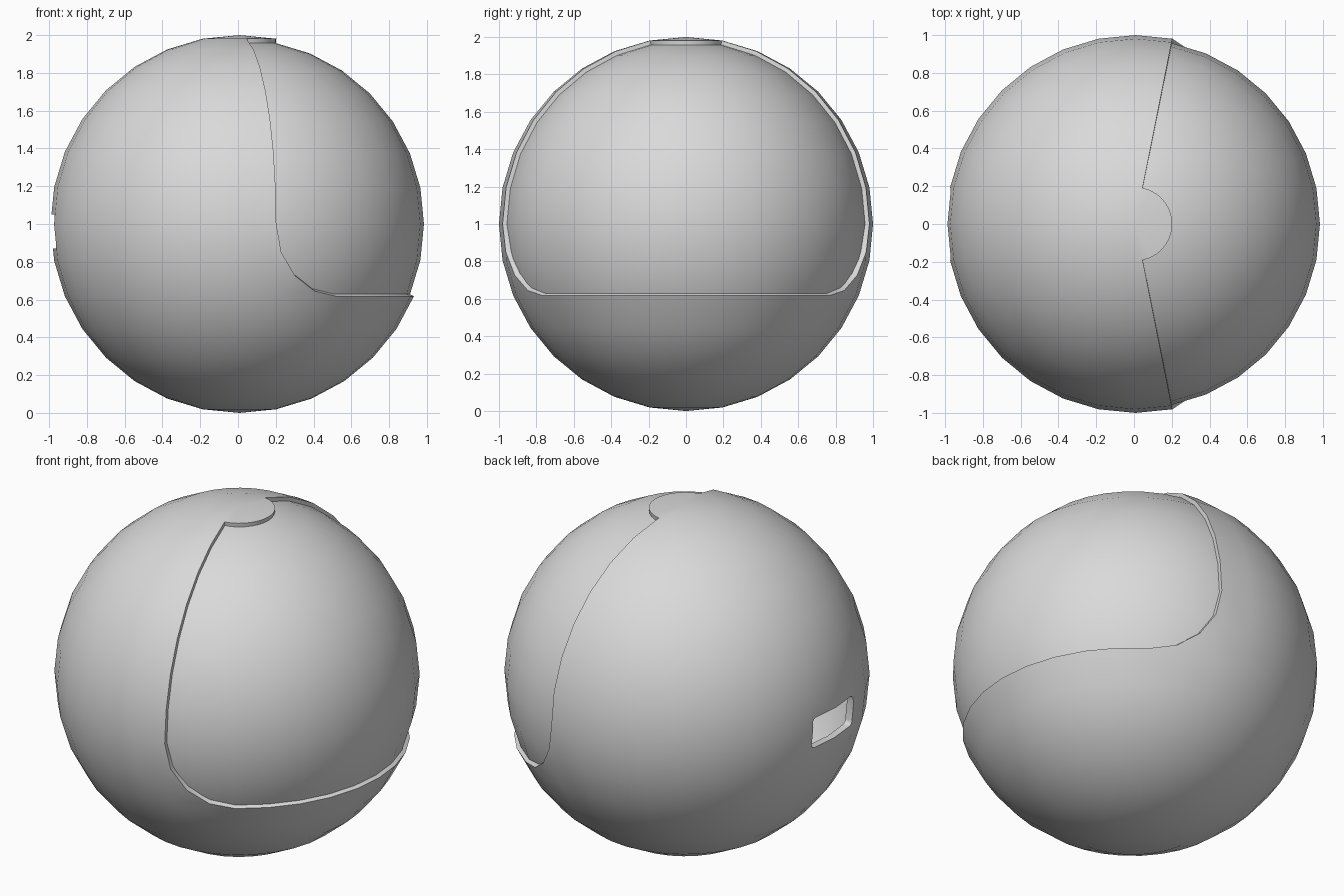
import bpy, bmesh
from math import radians, sin, cos, atan2, degrees, hypot
from mathutils import Vector

old = bpy.data.objects.get("Cube")
if old:
    bpy.data.objects.remove(old, do_unlink=True)

STEP = 11.25                      # angular size of one sphere cell
CENTRE = Vector((0.0075, 0, 1))

grey = bpy.data.materials.new("light_grey")
grey.use_nodes = True
grey.diffuse_color = (0.7, 0.7, 0.7, 1)
grey.node_tree.nodes["Principled BSDF"].inputs["Base Color"].default_value = (0.7, 0.7, 0.7, 1)


def point(az, el, r=1.0):
    a, e = radians(az), radians(el)
    return Vector((r * cos(e) * cos(a), r * cos(e) * sin(a), r * sin(e)))


def finish(bm, name):
    bmesh.ops.recalc_face_normals(bm, faces=bm.faces)
    bmesh.ops.translate(bm, verts=bm.verts, vec=CENTRE)
    mesh = bpy.data.meshes.new(name)
    bm.to_mesh(mesh)
    bm.free()
    mesh.materials.append(grey)
    obj = bpy.data.objects.new(name, mesh)
    bpy.context.collection.objects.link(obj)
    return obj


def sphere(r):
    bm = bmesh.new()
    bmesh.ops.create_uvsphere(bm, u_segments=32, v_segments=16, radius=r)
    return bm


# Outer shell: remove the big side opening, leaving the round cap on top
bm = sphere(1.0)
opening = []
for f in bm.faces:
    c = f.calc_center_median()
    az = degrees(atan2(c.y, c.x))
    el = degrees(atan2(c.z, hypot(c.x, c.y)))
    if abs(az) < 7 * STEP and -2 * STEP < el < 7 * STEP:
        opening.append(f)
bmesh.ops.delete(bm, geom=opening, context='FACES')

# Rounded lower corners of the opening
edge, low = 7 * STEP, -2 * STEP
for side in (-1, 1):
    def vert(az, el):
        return bm.verts.new(point(side * az, el))

    arc = []
    for i in range(5):
        t = radians(22.5 * i)
        arc.append((edge - 2 * STEP + 2 * STEP * cos(t), low * sin(t)))
    outer = [(edge, 0), (edge, -STEP), (edge, low), (edge - STEP, low), (edge - 2 * STEP, low)]
    for i in range(4):
        loop = []
        for p in (outer[i], outer[i + 1], arc[i + 1], arc[i]):
            if not any(hypot(p[0] - q[0], p[1] - q[1]) < 0.01 for q in loop):
                loop.append(p)
        bm.faces.new([vert(*p) for p in loop])
bmesh.ops.remove_doubles(bm, verts=bm.verts, dist=0.001)
shell = finish(bm, "outer_shell")

# Hollow inner sphere, showing through the opening
core = finish(sphere(0.977), "inner_sphere")

# Cutter for the small rounded port
bm = bmesh.new()
bmesh.ops.create_cube(bm, size=1)
bmesh.ops.scale(bm, verts=bm.verts, vec=(0.4, 0.38, 0.18))
along_x = [e for e in bm.edges if abs(e.verts[0].co.x - e.verts[1].co.x) > 0.1]
bmesh.ops.bevel(bm, geom=along_x, offset=0.025, segments=3, profile=0.5, affect='EDGES')
bmesh.ops.translate(bm, verts=bm.verts, vec=(-1, 0, -0.04))
cutter = finish(bm, "port_cutter")
cutter.hide_render = True

# Give both layers thickness, cut the port, and smooth
for obj, thick in ((shell, 0.03), (core, 0.02)):
    bpy.ops.object.select_all(action='DESELECT')
    obj.select_set(True)
    bpy.context.view_layer.objects.active = obj
    wall = obj.modifiers.new("wall", 'SOLIDIFY')
    wall.thickness = thick
    wall.offset = -1
    port = obj.modifiers.new("port", 'BOOLEAN')
    port.operation = 'DIFFERENCE'
    port.solver = 'EXACT'
    port.object = cutter
    bpy.ops.object.modifier_apply(modifier="wall")
    bpy.ops.object.modifier_apply(modifier="port")
    bpy.ops.object.shade_smooth_by_angle(angle=radians(30))

bpy.data.objects.remove(cutter, do_unlink=True)
